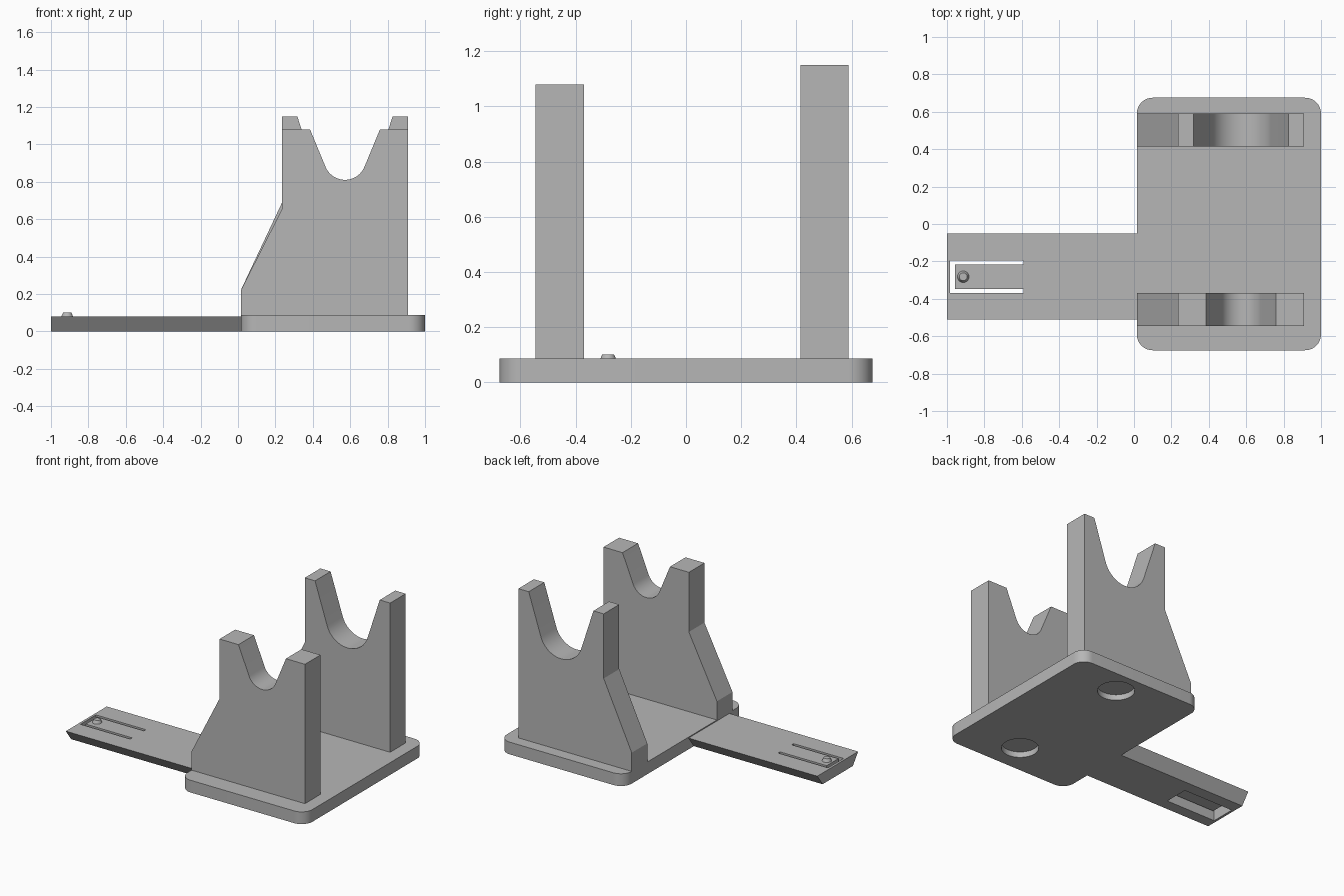
import bpy
import bmesh
from math import sin, cos, tan, pi, radians

if "Cube" in bpy.data.objects:
    bpy.data.objects.remove(bpy.data.objects["Cube"])

grey = bpy.data.materials.new("plain grey")
grey.use_nodes = True
COLOUR = (0.47, 0.47, 0.47, 1)
grey.diffuse_color = COLOUR
grey.node_tree.nodes["Principled BSDF"].inputs["Base Color"].default_value = COLOUR


def prism(name, start, end):
    """Solid between two matching outlines of 3D points."""
    bm = bmesh.new()
    a = [bm.verts.new(p) for p in start]
    b = [bm.verts.new(p) for p in end]
    bm.faces.new(a)
    bm.faces.new(b[::-1])
    for i in range(len(a)):
        j = (i + 1) % len(a)
        bm.faces.new((a[i], b[i], b[j], a[j]))
    bmesh.ops.recalc_face_normals(bm, faces=bm.faces)
    mesh = bpy.data.meshes.new(name)
    bm.to_mesh(mesh)
    bm.free()
    mesh.materials.append(grey)
    obj = bpy.data.objects.new(name, mesh)
    bpy.context.collection.objects.link(obj)
    return obj


def box(name, x0, x1, y0, y1, z0, z1):
    base = [(x0, y0), (x1, y0), (x1, y1), (x0, y1)]
    return prism(name, [(x, y, z0) for x, y in base], [(x, y, z1) for x, y in base])


def frustum(name, x, y, r0, r1, z0, z1, sides=48):
    def ring(r, z):
        return [(x + r * cos(2 * pi * i / sides), y + r * sin(2 * pi * i / sides), z)
                for i in range(sides)]
    return prism(name, ring(r0, z0), ring(r1, z1))


def cut(obj, cutter):
    mod = obj.modifiers.new("cut", "BOOLEAN")
    mod.operation = "DIFFERENCE"
    mod.solver = "EXACT"
    mod.object = cutter
    bpy.context.view_layer.objects.active = obj
    bpy.ops.object.modifier_apply(modifier=mod.name)
    bpy.data.objects.remove(cutter)


def smooth(obj):
    bpy.ops.object.select_all(action="DESELECT")
    obj.select_set(True)
    bpy.context.view_layer.objects.active = obj
    bpy.ops.object.shade_smooth_by_angle(angle=radians(25))


LEFT, RIGHT, BASE_TOP = 0.015, 1.0, 0.087
HALF_DEPTH, CORNER = 0.675, 0.085
CRADLE_X = 0.572

# Base plate with rounded corners
outline = []
for k, (sx, sy) in enumerate([(1, 1), (0, 1), (0, -1), (1, -1)]):
    cx = RIGHT - CORNER if sx else LEFT + CORNER
    cy = sy * (HALF_DEPTH - CORNER)
    for i in range(13):
        a = (k + i / 12) * pi / 2
        outline.append((cx + CORNER * cos(a), cy + CORNER * sin(a)))
plate = prism("base_plate", [(x, y, 0) for x, y in outline],
              [(x, y, BASE_TOP) for x, y in outline])


# Upright supports, each with a round-bottomed V cradle
def support(name, y0, y1, top, knee, half_width, bottom, lean):
    t = radians(lean)
    r = (half_width - (top - bottom) * tan(t)) / (1 / cos(t) - tan(t))
    profile = [(LEFT, BASE_TOP), (LEFT, 0.22), (0.236, knee), (0.236, top),
               (CRADLE_X - half_width, top)]
    for i in range(25):
        a = pi + t + (pi - 2 * t) * i / 24
        profile.append((CRADLE_X + r * cos(a), bottom + r + r * sin(a)))
    profile += [(CRADLE_X + half_width, top), (0.909, top), (0.909, BASE_TOP)]
    obj = prism(name, [(x, y0, z) for x, z in profile], [(x, y1, z) for x, z in profile])
    smooth(obj)


FRONT_Y, BACK_Y, HALF_POST = -0.457, 0.502, 0.0875
support("front_support", FRONT_Y - HALF_POST, FRONT_Y + HALF_POST,
        1.08, 0.655, 0.187, 0.81, 22.5)
support("back_support", BACK_Y - HALF_POST, BACK_Y + HALF_POST,
        1.15, 0.69, 0.255, 0.74, 18)

# Round recesses under the plate, below each support
for y in (FRONT_Y, BACK_Y):
    cut(plate, frustum("recess_cutter", CRADLE_X, y, 0.12, 0.12, -0.05, 0.04))
smooth(plate)

# Sliding arm with undercut sides
ARM_TOP = 0.08
section = [(-0.51, ARM_TOP), (-0.05, ARM_TOP), (-0.11, 0), (-0.45, 0)]
arm = prism("arm", [(-1, y, z) for y, z in section], [(LEFT, y, z) for y, z in section])
cut(arm, box("slot_cutter", -0.983, -0.59, -0.37, -0.195, -0.1, 0.2))

# Thin spring tongue with a catch button
box("spring_tongue", -0.957, -0.59, -0.348, -0.217, 0.052, ARM_TOP)
button = frustum("catch_button", -0.913, -0.282, 0.031, 0.021, ARM_TOP, 0.102, 32)
smooth(button)
